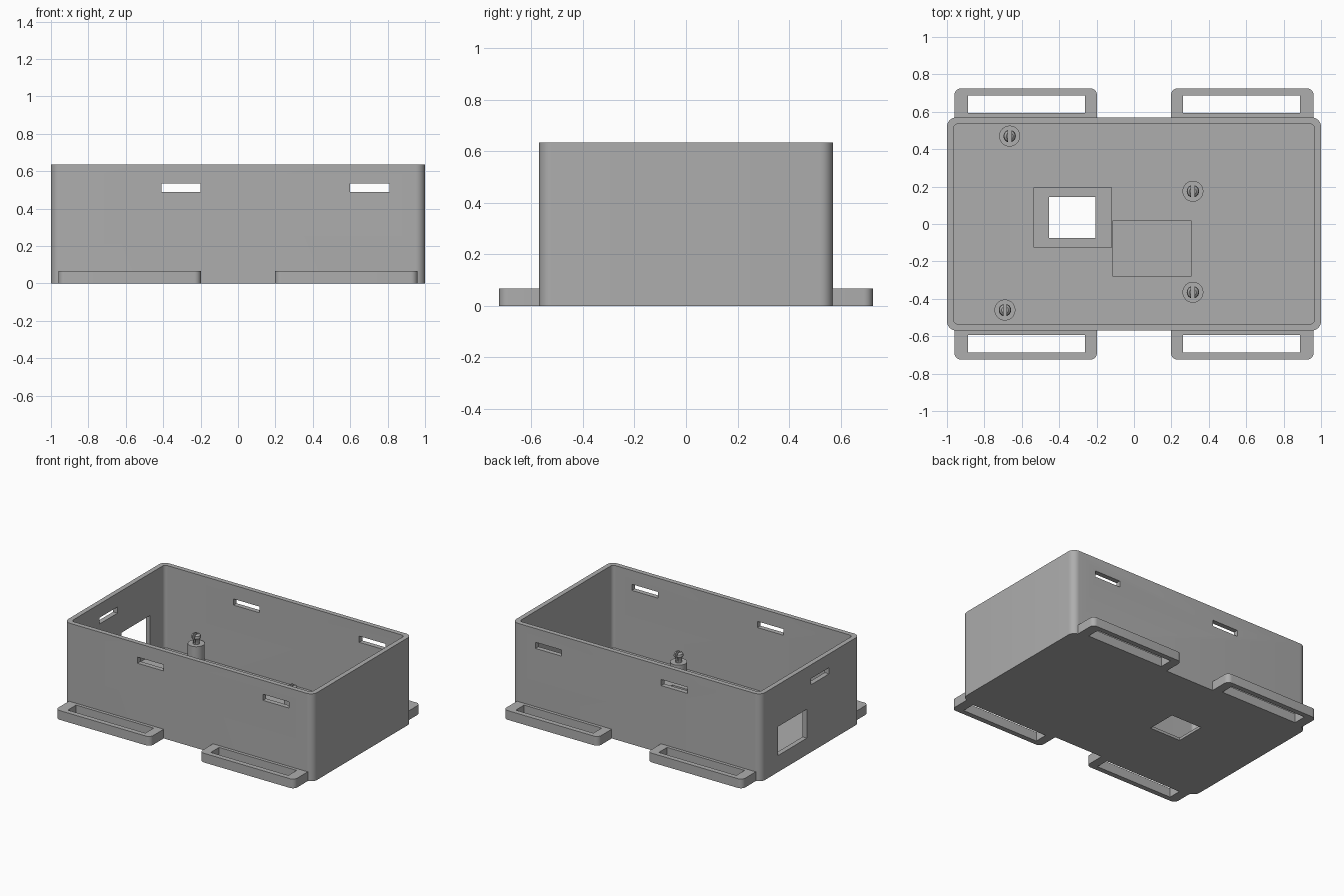
import bpy, bmesh, math
from mathutils import Vector, Matrix

default = bpy.data.objects.get("Cube")
if default:
    bpy.data.objects.remove(default)

grey = bpy.data.materials.new("grey plastic")
grey.use_nodes = True
colour = (0.42, 0.42, 0.42, 1)
grey.diffuse_color = colour
grey.node_tree.nodes["Principled BSDF"].inputs["Base Color"].default_value = colour

HEIGHT, FLOOR, WALL = 0.635, 0.035, 0.035
HALF_X, HALF_Y = 1.0, 0.57


def to_object(name, bm):
    bmesh.ops.recalc_face_normals(bm, faces=bm.faces)
    mesh = bpy.data.meshes.new(name)
    bm.to_mesh(mesh)
    bm.free()
    mesh.materials.append(grey)
    obj = bpy.data.objects.new(name, mesh)
    bpy.context.collection.objects.link(obj)
    return obj


def prism(name, x, y, z, near_r=0, far_r=0):
    """Upright block over (min, max) ranges, with rounded vertical edges."""
    bm = bmesh.new()
    corners = [(x[1], y[1], far_r), (x[0], y[1], far_r),
               (x[0], y[0], near_r), (x[1], y[0], near_r)]
    ring = []
    for i, (cx, cy, r) in enumerate(corners):
        mid = math.radians(45 + 90 * i)
        sx, sy = math.copysign(1, math.cos(mid)), math.copysign(1, math.sin(mid))
        steps = 8 if r else 0
        for k in range(steps + 1):
            a = math.radians(90 * (i + (k / steps if steps else 0)))
            ring.append(bm.verts.new((cx - sx * r + r * math.cos(a),
                                      cy - sy * r + r * math.sin(a), z[0])))
    face = bm.faces.new(ring)
    top = bmesh.ops.extrude_face_region(bm, geom=[face])["geom"]
    bmesh.ops.translate(bm, vec=(0, 0, z[1] - z[0]),
                        verts=[g for g in top if isinstance(g, bmesh.types.BMVert)])
    return to_object(name, bm)


def cut(obj, cutters):
    """Subtract the cutters, bake the result and delete them."""
    for c in cutters:
        c.hide_render = True
        mod = obj.modifiers.new("cut", "BOOLEAN")
        mod.operation, mod.solver, mod.object = "DIFFERENCE", "EXACT", c
    bake(obj)
    for c in cutters:
        bpy.data.objects.remove(c)


def bake(obj):
    bpy.context.view_layer.update()
    graph = bpy.context.evaluated_depsgraph_get()
    mesh = bpy.data.meshes.new_from_object(obj.evaluated_get(graph))
    obj.modifiers.clear()
    obj.data = mesh


def smooth(obj):
    bpy.ops.object.select_all(action="DESELECT")
    obj.select_set(True)
    bpy.context.view_layer.objects.active = obj
    bpy.ops.object.shade_smooth_by_angle(angle=math.radians(35))


# Open box with rounded corners
box = prism("box_shell", (-HALF_X, HALF_X), (-HALF_Y, HALF_Y), (0, HEIGHT), 0.05, 0.05)
ix, iy = HALF_X - WALL, HALF_Y - WALL
cut(box, [prism("cavity", (-ix, ix), (-iy, iy), (FLOOR, 1), 0.025, 0.025)])

# Lid slots, end port, floor pockets and floor window
slot_z = (0.49, 0.535)
cut(box, [
    prism("slot_cut", (-0.41, -0.2), (-1, 1), slot_z),
    prism("slot_cut", (0.6, 0.81), (-1, 1), slot_z),
    prism("end_slot_cut", (-1.2, -0.9), (-0.215, -0.005), slot_z),
    prism("port_cut", (-1.2, -0.9), (0.04, 0.37), (0.12, 0.33)),
    prism("pocket_cut", (-0.535, -0.12), (-0.125, 0.195), (0.02, 0.1)),
    prism("pocket_cut", (-0.113, 0.305), (-0.28, 0.02), (0.02, 0.1)),
    prism("window_cut", (-0.455, -0.205), (-0.075, 0.145), (-0.1, 0.1)),
])
smooth(box)

# Four strap loops along the bottom edges
loops = prism("strap_loops", (0.198, 0.96), (0.55, 0.725), (0, 0.067), 0, 0.035)
cut(loops, [prism("loop_cut", (0.263, 0.887), (0.593, 0.688), (-0.1, 0.2))])
mirror = loops.modifiers.new("mirror", "MIRROR")
mirror.use_axis = (True, True, False)
bake(loops)
smooth(loops)

# Board posts with split snap pins
profile = [(0, 0.03), (0.056, 0.03), (0.056, 0.17), (0.022, 0.17), (0.022, 0.198),
           (0.033, 0.215), (0.03, 0.232), (0.018, 0.243), (0, 0.245)]
for i, (px, py) in enumerate([(-0.665, 0.47), (-0.69, -0.46), (0.315, 0.175), (0.315, -0.365)]):
    bm = bmesh.new()
    pts = [bm.verts.new((r, 0, z)) for r, z in profile]
    edges = [bm.edges.new(pair) for pair in zip(pts, pts[1:])]
    bmesh.ops.spin(bm, geom=pts + edges, axis=(0, 0, 1), cent=(0, 0, 0),
                   angle=math.tau, steps=32, use_duplicate=False)
    bmesh.ops.remove_doubles(bm, verts=bm.verts, dist=0.0001)
    bmesh.ops.translate(bm, vec=(px, py, 0), verts=bm.verts)
    post = to_object(f"board_post_{i + 1}", bm)
    cut(post, [prism("pin_cut", (px - 0.009, px + 0.009), (py - 0.1, py + 0.1), (0.175, 0.4))])
    smooth(post)
